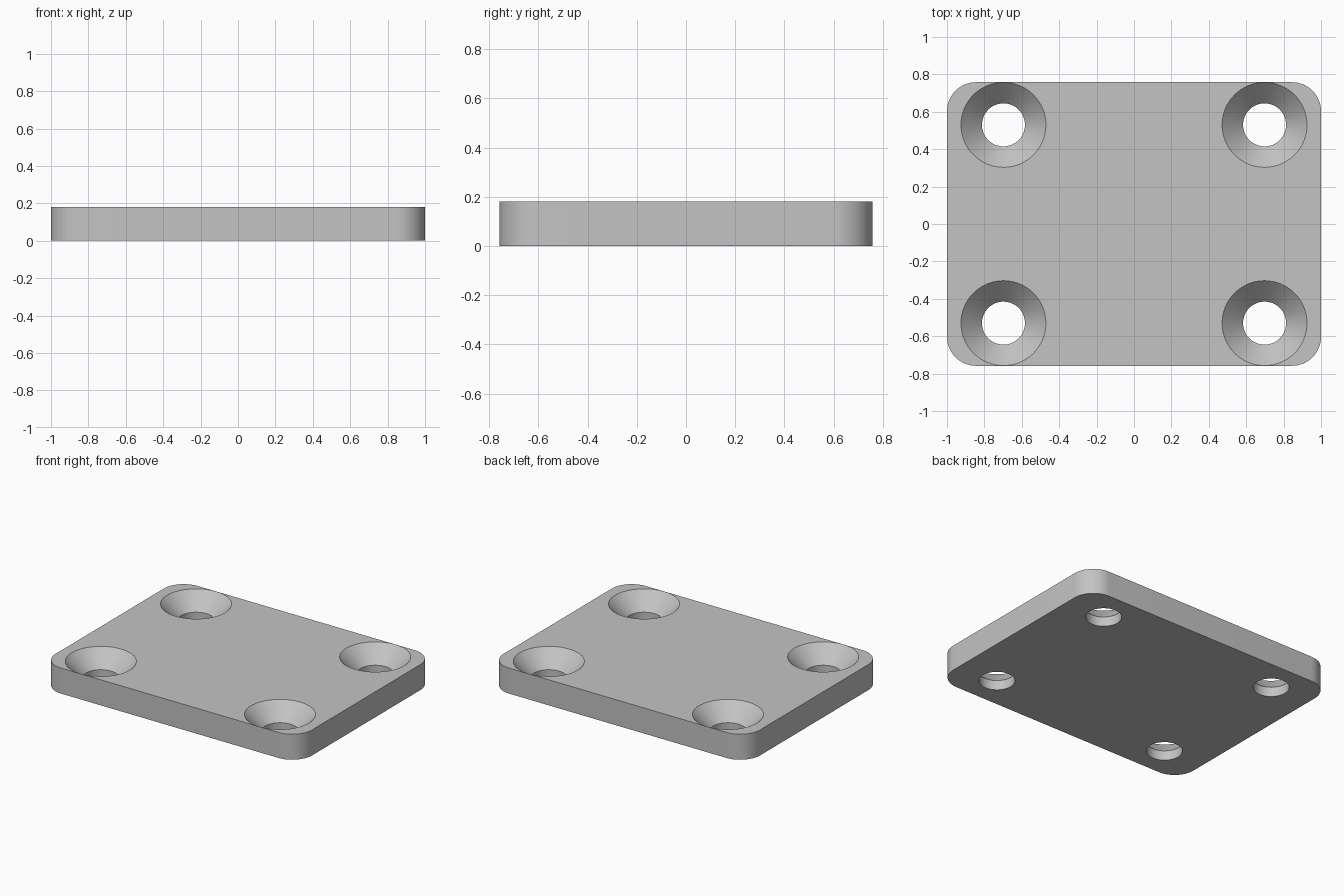
import bpy
import bmesh
from math import cos, sin, pi, radians

if "Cube" in bpy.data.objects:
    bpy.data.objects.remove(bpy.data.objects["Cube"])

HALF_X, HALF_Y, THICK, CORNER = 1.0, 0.758, 0.18, 0.155
HOLE_X, HOLE_Y, BORE, SINK = 0.698, 0.53, 0.115, 0.227
SIDES = 64


def new_object(name, bm):
    bmesh.ops.recalc_face_normals(bm, faces=bm.faces)
    mesh = bpy.data.meshes.new(name)
    bm.to_mesh(mesh)
    bm.free()
    obj = bpy.data.objects.new(name, mesh)
    bpy.context.collection.objects.link(obj)
    return obj


def loft(bm, rings):
    """Closed solid through a stack of equal rings."""
    loops = [[bm.verts.new(p) for p in ring] for ring in rings]
    for low, high in zip(loops, loops[1:]):
        for i in range(len(low)):
            j = (i + 1) % len(low)
            bm.faces.new((low[i], low[j], high[j], high[i]))
    bm.faces.new(loops[0][::-1])
    bm.faces.new(loops[-1])


def circle(x, y, z, r):
    steps = [2 * pi * i / SIDES for i in range(SIDES)]
    return [(x + r * cos(a), y + r * sin(a), z) for a in steps]


def rounded_rectangle(z, steps=16):
    points = []
    for quarter, (sx, sy) in enumerate(((1, 1), (-1, 1), (-1, -1), (1, -1))):
        for i in range(steps + 1):
            a = (quarter + i / steps) * pi / 2
            points.append((sx * (HALF_X - CORNER) + CORNER * cos(a),
                           sy * (HALF_Y - CORNER) + CORNER * sin(a), z))
    return points


# Plate with rounded corners
bm = bmesh.new()
loft(bm, [rounded_rectangle(0), rounded_rectangle(THICK)])
plate = new_object("mounting_plate", bm)

# Four countersunk screw holes: straight bore, then a 45 degree cone
bm = bmesh.new()
sink_z = THICK - (SINK - BORE)
over = 0.05
for x in (-HOLE_X, HOLE_X):
    for y in (-HOLE_Y, HOLE_Y):
        loft(bm, [circle(x, y, -over, BORE), circle(x, y, sink_z, BORE),
                  circle(x, y, THICK + over, SINK + over)])
cutter = new_object("screw_hole_cutter", bm)

cut = plate.modifiers.new("screw_holes", "BOOLEAN")
cut.operation = "DIFFERENCE"
cut.solver = "EXACT"
cut.object = cutter

# Plain grey finish
grey = bpy.data.materials.new("plain_grey")
grey.use_nodes = True
colour = (0.55, 0.55, 0.55, 1)
grey.diffuse_color = colour
grey.node_tree.nodes["Principled BSDF"].inputs["Base Color"].default_value = colour
plate.data.materials.append(grey)
cutter.data.materials.append(grey)

# Apply the cut, remove the helper and smooth the curved walls
bpy.ops.object.select_all(action="DESELECT")
plate.select_set(True)
bpy.context.view_layer.objects.active = plate
bpy.ops.object.modifier_apply(modifier=cut.name)
bpy.data.objects.remove(cutter)
bpy.ops.object.shade_smooth_by_angle(angle=radians(30))
